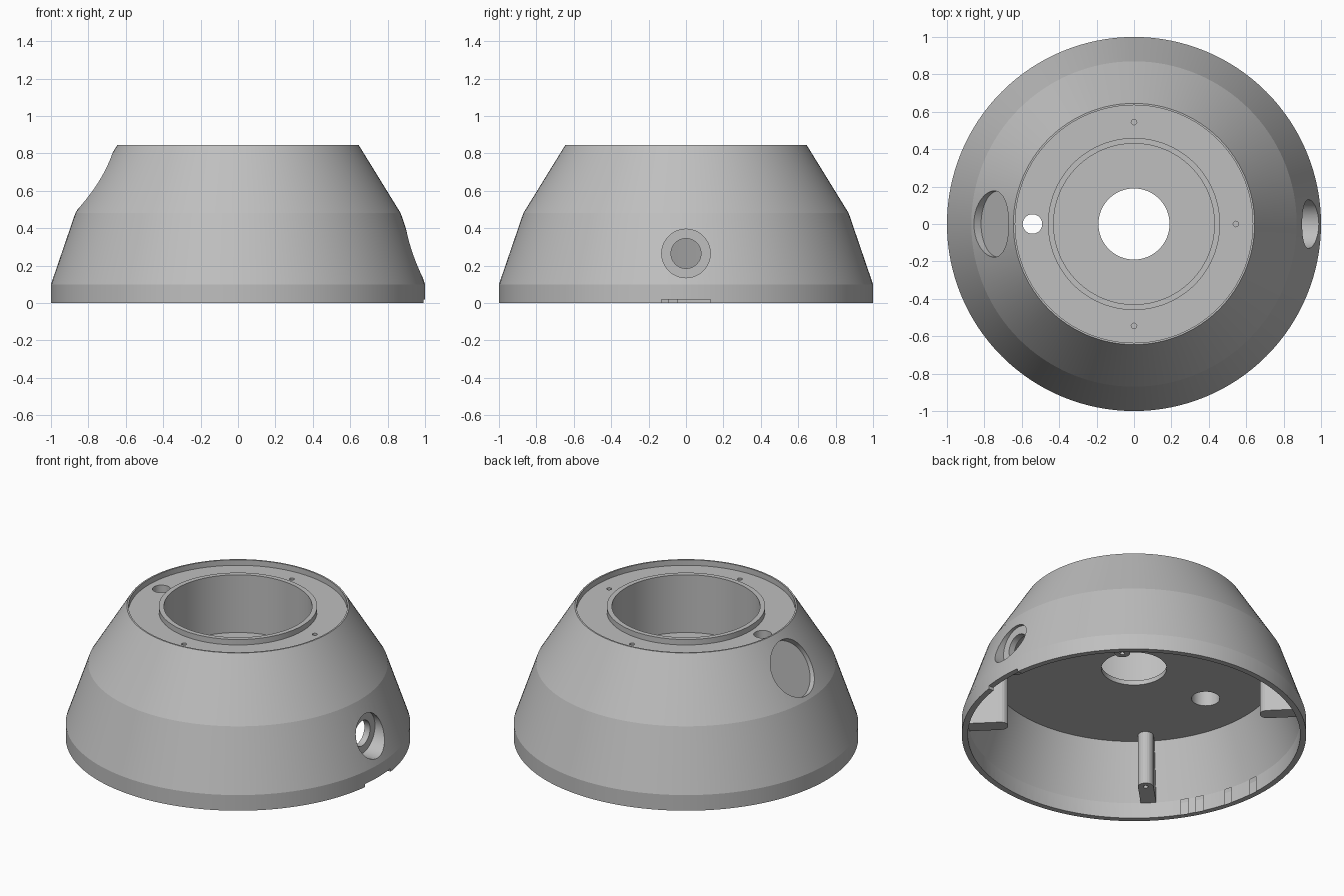
import bpy, bmesh, math
from mathutils import Matrix, Vector

old = bpy.data.objects.get("Cube")
if old:
    bpy.data.objects.remove(old, do_unlink=True)

grey = bpy.data.materials.new("plain grey")
grey.use_nodes = True
grey.diffuse_color = (0.52, 0.52, 0.52, 1)
grey.node_tree.nodes["Principled BSDF"].inputs["Base Color"].default_value = (0.52, 0.52, 0.52, 1)


def to_object(name, bm):
    bmesh.ops.recalc_face_normals(bm, faces=bm.faces)
    mesh = bpy.data.meshes.new(name)
    bm.to_mesh(mesh)
    bm.free()
    mesh.materials.append(grey)
    obj = bpy.data.objects.new(name, mesh)
    bpy.context.collection.objects.link(obj)
    return obj


def lathe(name, profile, steps=128):
    """Spin a closed (radius, height) outline around z."""
    bm = bmesh.new()
    verts = [bm.verts.new((r, 0, z)) for r, z in profile]
    edges = [bm.edges.new((v, verts[i - 1])) for i, v in enumerate(verts)]
    bmesh.ops.spin(bm, geom=verts + edges, cent=(0, 0, 0), axis=(0, 0, 1),
                   angle=math.tau, steps=steps)
    bmesh.ops.remove_doubles(bm, verts=bm.verts, dist=1e-5)
    # drop edges and faces collapsed onto the axis
    bmesh.ops.dissolve_degenerate(bm, edges=bm.edges, dist=1e-6)
    loose = [e for e in bm.edges if not e.link_faces]
    bmesh.ops.delete(bm, geom=loose, context='EDGES')
    return to_object(name, bm)


def rod(name, start, end, radius, segments=48):
    """Cylinder between two points."""
    start, end = Vector(start), Vector(end)
    axis = end - start
    matrix = Matrix.Translation((start + end) / 2) @ axis.to_track_quat('Z', 'Y').to_matrix().to_4x4()
    bm = bmesh.new()
    bmesh.ops.create_cone(bm, cap_ends=True, segments=segments, radius1=radius,
                          radius2=radius, depth=axis.length, matrix=matrix)
    return to_object(name, bm)


def post(name, angle, radius=0.045, centre=0.778):
    """Round-nosed rib that runs outward into the wall."""
    bm = bmesh.new()
    outline = [(1.1, radius)]
    for i in range(13):
        a = math.pi / 2 + math.pi * i / 12
        outline.append((centre + radius * math.cos(a), radius * math.sin(a)))
    outline.append((1.1, -radius))
    face = bm.faces.new([bm.verts.new((x, y, 0.1)) for x, y in outline])
    top = bmesh.ops.extrude_face_region(bm, geom=[face])["geom"]
    bmesh.ops.translate(bm, verts=[g for g in top if isinstance(g, bmesh.types.BMVert)],
                        vec=(0, 0, 0.5))
    bmesh.ops.rotate(bm, verts=bm.verts, matrix=Matrix.Rotation(angle, 3, 'Z'))
    return to_object(name, bm)


def cut(target, tool):
    mod = target.modifiers.new("cut", 'BOOLEAN')
    mod.operation, mod.solver, mod.object = 'DIFFERENCE', 'EXACT', tool
    bpy.context.view_layer.objects.active = target
    bpy.ops.object.modifier_apply(modifier=mod.name)
    bpy.data.objects.remove(tool, do_unlink=True)


# Housing: sloped shell, recessed top deck, raised ring and central well
housing = lathe("housing", [
    (0.19, 0), (1, 0), (1, 0.1), (0.87, 0.48), (0.645, 0.845), (0.635, 0.845),
    (0.635, 0.81), (0.46, 0.81), (0.46, 0.845), (0.43, 0.845), (0.43, 0.475), (0.19, 0.475)])

# Underside cavity, leaving four mounting posts and the socket boss standing
cavity = lathe("cavity", [(0, -0.1), (0.965, -0.1), (0.965, 0.1), (0.847, 0.445), (0, 0.445)])
diagonals = [math.radians(45 + 90 * i) for i in range(4)]
for angle in diagonals:
    cut(cavity, post("post", angle))
cut(cavity, rod("boss", (0.84, 0, 0.265), (1.2, 0, 0.265), 0.16))
cut(housing, cavity)

# Screw holes in the posts
for angle in diagonals:
    x, y = 0.778 * math.cos(angle), 0.778 * math.sin(angle)
    cut(housing, rod("post_screw", (x, y, 0), (x, y, 0.2), 0.014, 16))

# Screw holes in the deck
for x, y in [(0, 0.545), (0, -0.545), (0.545, 0)]:
    cut(housing, rod("deck_screw", (x, y, 0.74), (x, y, 0.9), 0.015, 16))

# Cable passage, wider from below
cut(housing, rod("cable_hole", (-0.543, 0, 0.3), (-0.543, 0, 0.9), 0.052))
cut(housing, rod("cable_shaft", (-0.543, 0, 0.3), (-0.543, 0, 0.73), 0.082))

# Round socket through the side wall with a counterbore
cut(housing, rod("socket_bore", (0.7, 0, 0.265), (1.2, 0, 0.265), 0.08))
cut(housing, rod("socket_counterbore", (0.88, 0, 0.265), (1.2, 0, 0.265), 0.13))

# Shallow round pocket, square to the upper slope
slope = Vector((-0.851, 0, 0.525))
centre = Vector((-0.763, 0, 0.653))
cut(housing, rod("badge_pocket", centre - slope * 0.045, centre + slope * 0.2, 0.177, 64))

# Notch in the bottom rim below the socket
bm = bmesh.new()
bmesh.ops.create_cube(bm, size=1, matrix=Matrix.Translation((1, 0, -0.04)) @ Matrix.Diagonal((0.2, 0.26, 0.12, 1)))
cut(housing, to_object("rim_notch", bm))

# Smooth curved walls, crisp edges
bpy.ops.object.select_all(action='DESELECT')
housing.select_set(True)
bpy.context.view_layer.objects.active = housing
bpy.ops.object.shade_smooth_by_angle(angle=math.radians(12))
